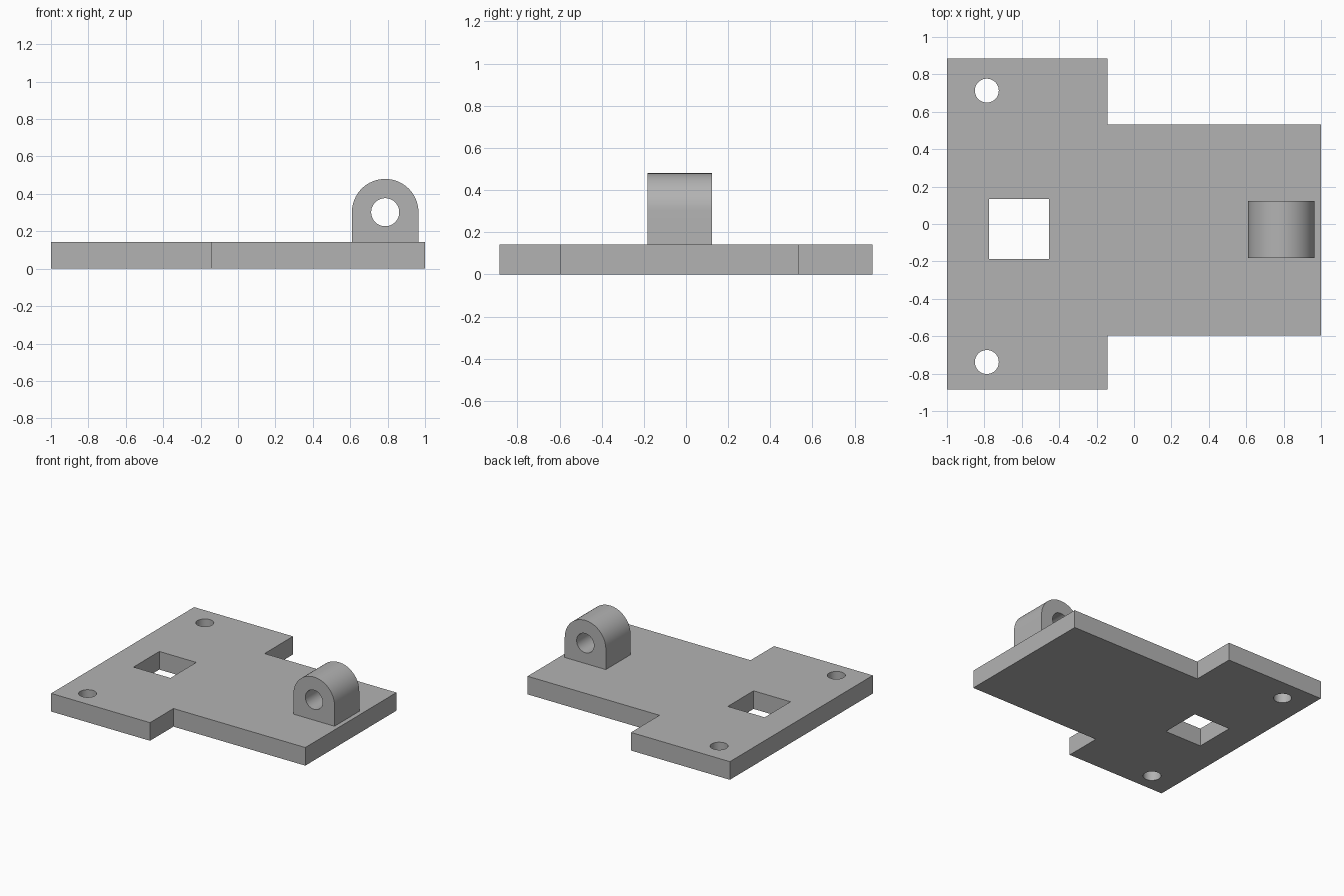
import bpy
import bmesh
from math import pi, cos, sin
from mathutils import Matrix

cube = bpy.data.objects.get("Cube")
if cube:
    bpy.data.objects.remove(cube, do_unlink=True)

grey = bpy.data.materials.new("plain grey")
grey.use_nodes = True
colour = (0.45, 0.45, 0.45, 1)
grey.diffuse_color = colour
grey.node_tree.nodes["Principled BSDF"].inputs["Base Color"].default_value = colour


def arc(cx, cy, r, start=0.0, sweep=2 * pi, steps=64):
    """Points along an arc; a full circle leaves out the repeated end point."""
    count = steps if sweep >= 2 * pi else steps + 1
    return [(cx + r * cos(start + sweep * i / steps),
             cy + r * sin(start + sweep * i / steps)) for i in range(count)]


def rectangle(x0, x1, y0, y1):
    return [(x0, y0), (x1, y0), (x1, y1), (x0, y1)]


def extruded_part(name, loops, depth, matrix):
    """Solid from an outline (first loop) with holes (other loops)."""
    curve = bpy.data.curves.new(name + "_profile", "CURVE")
    curve.dimensions = "2D"
    curve.fill_mode = "BOTH"
    curve.extrude = depth / 2
    for loop in loops:
        spline = curve.splines.new("POLY")
        spline.points.add(len(loop) - 1)
        for point, (x, y) in zip(spline.points, loop):
            point.co = (x, y, 0, 1)
        spline.use_cyclic_u = True
    helper = bpy.data.objects.new(name + "_profile", curve)
    bpy.context.collection.objects.link(helper)
    mesh = bpy.data.meshes.new_from_object(
        helper.evaluated_get(bpy.context.evaluated_depsgraph_get()))
    bpy.data.objects.remove(helper, do_unlink=True)
    bpy.data.curves.remove(curve)

    # Weld the caps to the walls and place the part
    bm = bmesh.new()
    bm.from_mesh(mesh)
    bmesh.ops.remove_doubles(bm, verts=bm.verts, dist=0.0001)
    bmesh.ops.transform(bm, matrix=matrix, verts=bm.verts)
    bmesh.ops.recalc_face_normals(bm, faces=bm.faces)
    bm.to_mesh(mesh)
    bm.free()

    mesh.name = name
    mesh.materials.clear()
    mesh.materials.append(grey)
    part = bpy.data.objects.new(name, mesh)
    bpy.context.collection.objects.link(part)
    bpy.ops.object.select_all(action="DESELECT")
    part.select_set(True)
    bpy.context.view_layer.objects.active = part
    bpy.ops.object.shade_smooth_by_angle(angle=pi / 6)
    return part


# T-shaped base plate with a square window and two screw holes
thickness = 0.142
step_x, arm_back, arm_front, half_width = -0.143, 0.533, -0.595, 0.885
outline = [(-1, -half_width), (step_x, -half_width), (step_x, arm_front),
           (1, arm_front), (1, arm_back), (step_x, arm_back),
           (step_x, half_width), (-1, half_width)]
window = rectangle(-0.775, -0.455, -0.187, 0.133)
screw_holes = [arc(-0.787, y, 0.064) for y in (0.713, -0.738)]
extruded_part("base_plate", [outline, window] + screw_holes, thickness,
              Matrix.Translation((0, 0, thickness / 2)))

# Upright lug with a rounded top and a pin hole running front to back
lug_x, lug_z, lug_r = 0.787, 0.302, 0.178
front, back = -0.183, 0.123
lug_outline = [(lug_x - lug_r, thickness), (lug_x + lug_r, thickness)]
lug_outline += arc(lug_x, lug_z, lug_r, 0, pi, 32)
extruded_part("hinge_lug", [lug_outline, arc(lug_x, lug_z, 0.075)], back - front,
              Matrix.Translation((0, (front + back) / 2, 0)) @ Matrix.Rotation(pi / 2, 4, "X"))
